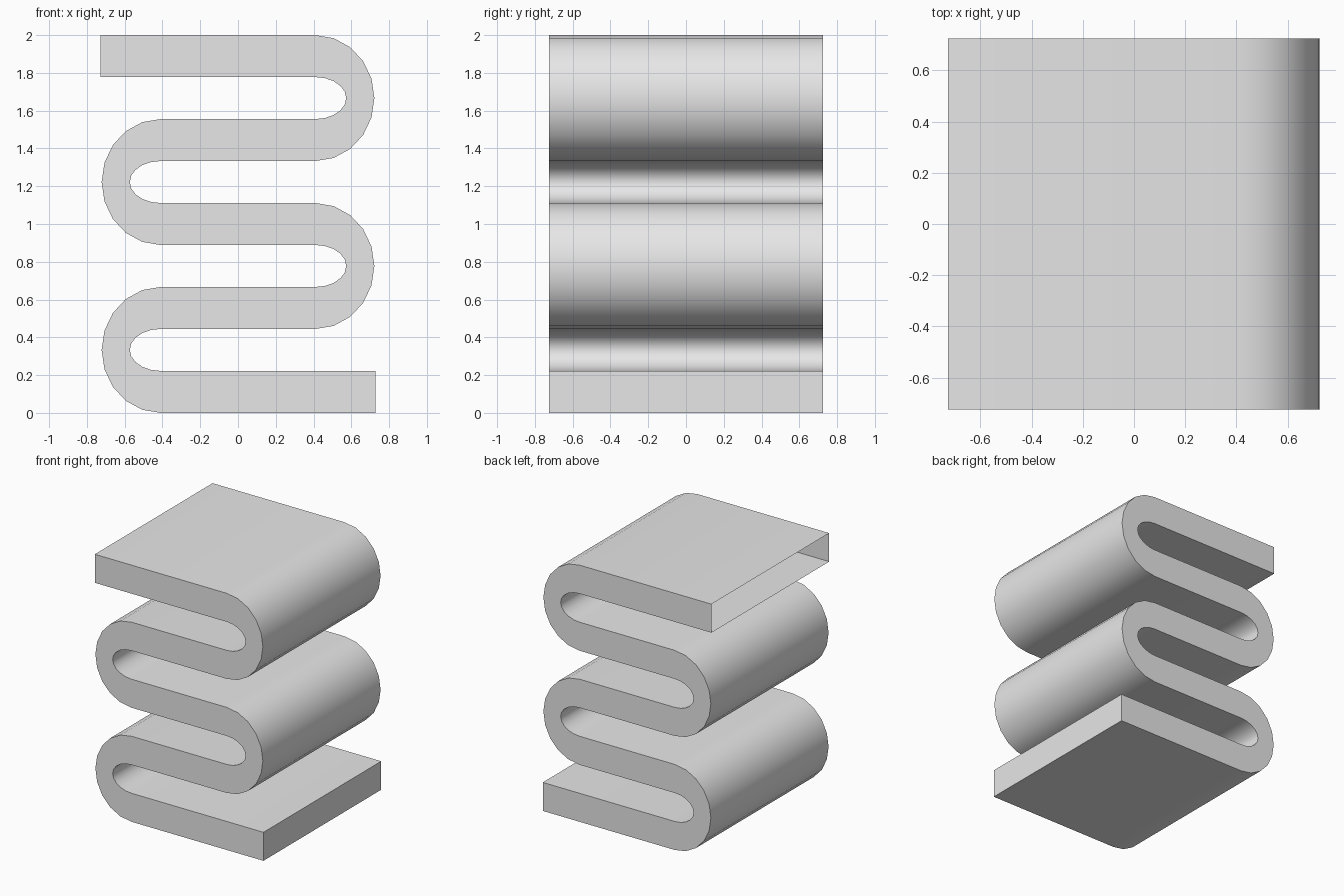
import bpy
import bmesh
from math import sin, cos, pi, radians

cube = bpy.data.objects.get("Cube")
if cube:
    bpy.data.objects.remove(cube, do_unlink=True)

THICK = 2 / 9          # slab thickness, equal to the gap between slabs
END_X = 0.727          # free ends of the ribbon
HALF_DEPTH = 0.725
BEND_X = 0.41          # where the straight runs turn into bends
OUTER = (0.312, 1.5 * THICK)
INNER = (0.163, 0.5 * THICK)
STEPS = 5              # segments per quarter bend


def bend(index, radii):
    """Half ellipse going upwards, alternating left and right."""
    side = 1 if index % 2 else -1
    centre = THICK * (1.5 + 2 * index)
    rx, rz = radii
    points = []
    for i in range(2 * STEPS + 1):
        a = -pi / 2 + i * pi / (2 * STEPS)
        points.append((side * (BEND_X + rx * cos(a)), centre + rz * sin(a)))
    return points


# Both edges of the folded ribbon profile, from the bottom end to the top end
lower = [(END_X, 0)]
upper = [(END_X, THICK)]
for k in range(4):
    lower += bend(k, INNER if k % 2 else OUTER)
    upper += bend(k, OUTER if k % 2 else INNER)
lower.append((-END_X, 8 * THICK))
upper.append((-END_X, 9 * THICK))

# Extrude the profile from front to back
bm = bmesh.new()
profile = bm.faces.new([bm.verts.new((x, -HALF_DEPTH, z))
                        for x, z in lower + upper[::-1]])
result = bmesh.ops.extrude_face_region(bm, geom=[profile], use_keep_orig=True)
moved = [v for v in result["geom"] if isinstance(v, bmesh.types.BMVert)]
bmesh.ops.translate(bm, verts=moved, vec=(0, 2 * HALF_DEPTH, 0))
bmesh.ops.recalc_face_normals(bm, faces=bm.faces)

# The top end of the ribbon is open
open_end = [f for f in bm.faces if all(v.co.x < -END_X + 0.001 for v in f.verts)]
bmesh.ops.delete(bm, geom=open_end, context='FACES_ONLY')

mesh = bpy.data.meshes.new("folded_ribbon")
bm.to_mesh(mesh)
bm.free()
ribbon = bpy.data.objects.new("folded_ribbon", mesh)
bpy.context.collection.objects.link(ribbon)

# Plain grey material
grey = bpy.data.materials.new("light_grey")
grey.use_nodes = True
colour = (0.8, 0.8, 0.8, 1)
grey.diffuse_color = colour
grey.node_tree.nodes["Principled BSDF"].inputs["Base Color"].default_value = colour
mesh.materials.append(grey)

# Smooth bends, sharp rims
bpy.ops.object.select_all(action='DESELECT')
ribbon.select_set(True)
bpy.context.view_layer.objects.active = ribbon
bpy.ops.object.shade_smooth_by_angle(angle=radians(35))
